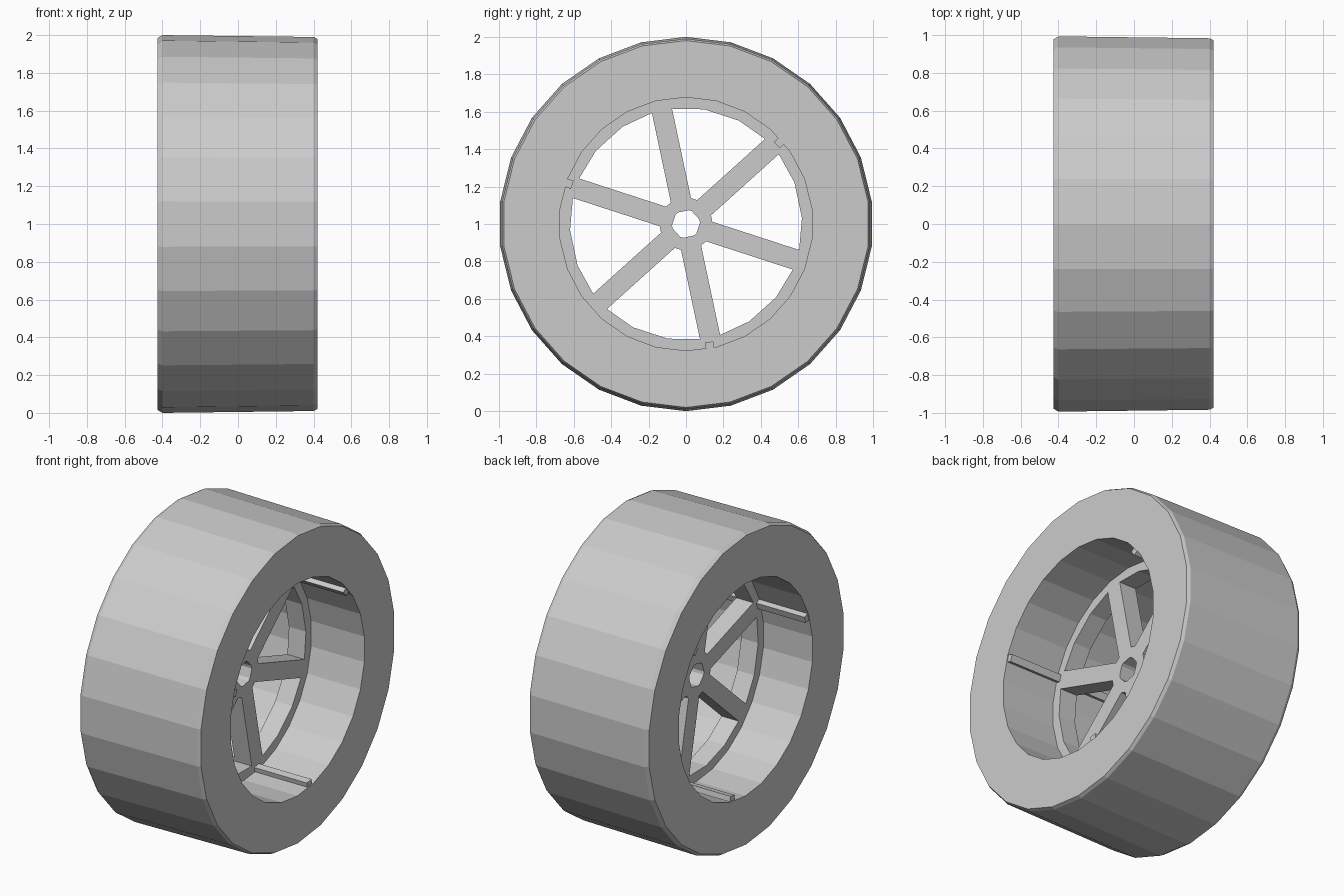
import bpy, bmesh
from math import cos, sin, radians, pi, atan2, hypot
from mathutils import Matrix

if "Cube" in bpy.data.objects:
    bpy.data.objects.remove(bpy.data.objects["Cube"])

START, SPOKES = 42, 6           # first spoke angle (degrees), spoke count
X0, X1 = -0.075, 0.045          # spoke plate back and front


def finish(name, bm):
    bmesh.ops.remove_doubles(bm, verts=bm.verts, dist=1e-4)
    bmesh.ops.recalc_face_normals(bm, faces=bm.faces)
    me = bpy.data.meshes.new(name)
    bm.to_mesh(me)
    bm.free()
    ob = bpy.data.objects.new(name, me)
    bpy.context.collection.objects.link(ob)
    return ob


def polar(x, r, deg):
    a = radians(deg)
    return (x, r * cos(a), 1 + r * sin(a))


# tyre: closed (x, radius) profile turned around the axle
def tyre():
    profile = [(-0.42, 0.677), (-0.425, 0.985), (-0.4, 1.0),
               (0.4, 0.99), (0.42, 0.98), (0.42, 0.677)]
    n = 26
    bm = bmesh.new()
    rings = [[bm.verts.new(polar(x, r, 360 * i / n + 90)) for x, r in profile]
             for i in range(n)]
    for i in range(n):
        a, b = rings[i], rings[(i + 1) % n]
        for j in range(len(profile)):
            k = (j + 1) % len(profile)
            bm.faces.new((a[j], a[k], b[k], b[j]))
    return finish("tyre", bm)


# spoked wheel: flat sectors of hub, spoke and rim, then thickened
def spoked_wheel():
    w, d, end, hole, outer = 0.055, 0.13, 0.618, 0.075, 0.69
    bm = bmesh.new()

    def quad(*pts):
        bm.faces.new([bm.verts.new(polar(X1, r, a)) for r, a in pts])

    t0, r0 = math_deg(w, d), hypot(w, d)
    t1, r1 = math_deg(w, end), hypot(w, end)
    for k in range(SPOKES):
        a = START + 60 * k
        quad((hole, a - t0), (r0, a - t0), (r0, a + t0), (hole, a + t0))
        quad((hole, a + t0), (r0, a + t0), (r0, a + 60 - t0), (hole, a + 60 - t0))
        quad((r0, a - t0), (r1, a - t1), (r1, a + t1), (r0, a + t0))
        stops = [a - t1, a + t1, a + 21, a + 39, a + 60 - t1]
        for p, q in zip(stops, stops[1:]):
            quad((r1, p), (outer, p), (outer, q), (r1, q))
    bmesh.ops.remove_doubles(bm, verts=bm.verts, dist=1e-4)
    ext = bmesh.ops.extrude_face_region(bm, geom=bm.faces[:], use_keep_orig=True)
    moved = [v for v in ext["geom"] if isinstance(v, bmesh.types.BMVert)]
    bmesh.ops.translate(bm, verts=moved, vec=(X0 - X1, 0, 0))
    return finish("spoked_wheel", bm)


def math_deg(y, x):
    return atan2(y, x) * 180 / pi


# slim ribs running along the bore at every second spoke
def rib(deg):
    bm = bmesh.new()
    bmesh.ops.create_cube(bm, size=1)
    m = (Matrix.Translation((0, 0, 1)) @ Matrix.Rotation(radians(deg), 4, 'X')
         @ Matrix.Translation((0, 0.665, 0)) @ Matrix.Diagonal((0.83, 0.045, 0.045, 1)))
    bmesh.ops.transform(bm, matrix=m, verts=bm.verts)
    return finish("bore_rib", bm)


tyre()
spoked_wheel()
for k in range(3):
    rib(START - 1 + 120 * k)
